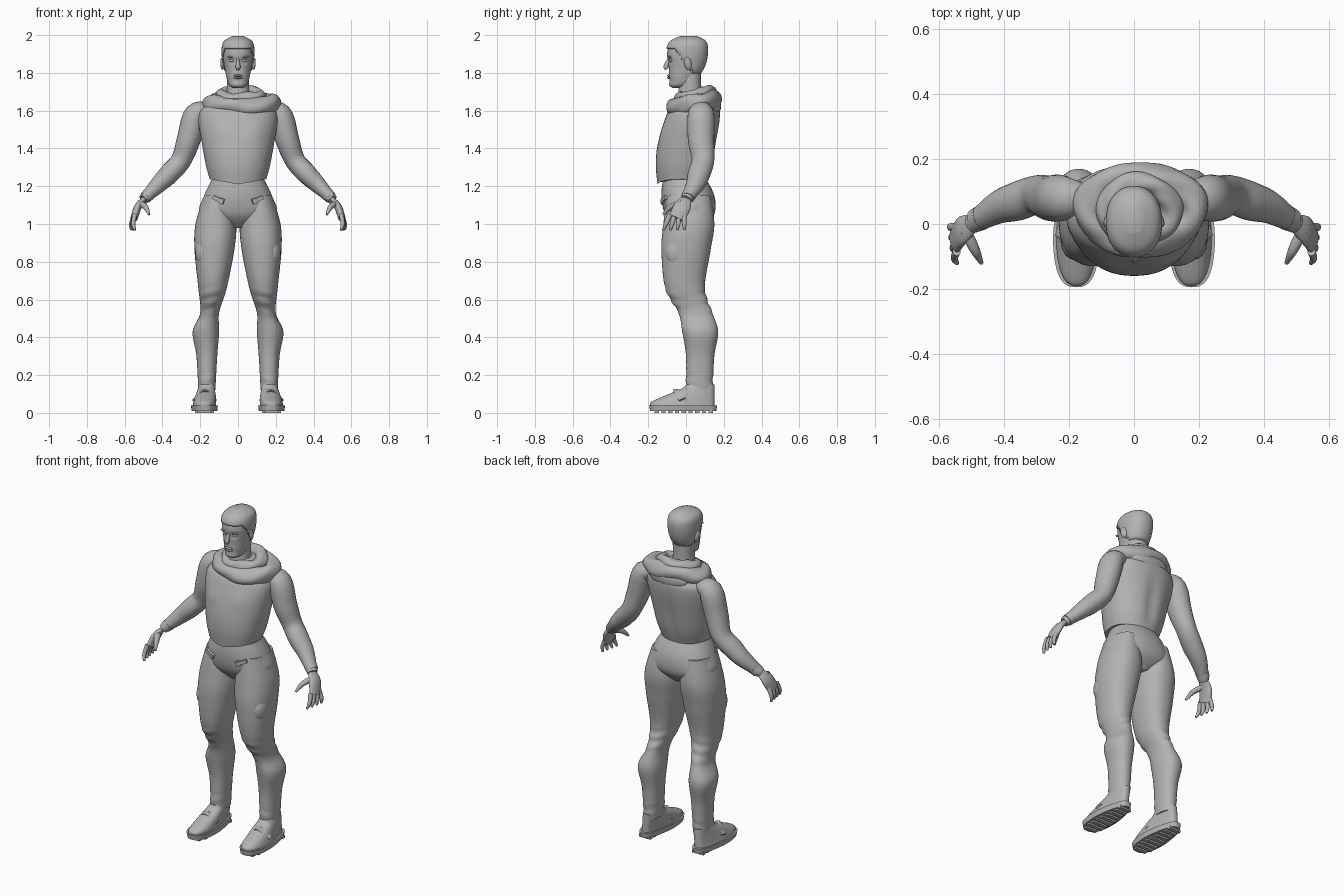
import bpy, bmesh, math
from math import sin, cos, tau, exp
from mathutils import Vector, Matrix, Euler

cube = bpy.data.objects.get("Cube")
if cube:
    bpy.data.objects.remove(cube, do_unlink=True)

grey = bpy.data.materials.new("plain grey")
grey.use_nodes = True
shade = (.45, .45, .45, 1)
grey.diffuse_color = shade
grey.node_tree.nodes["Principled BSDF"].inputs["Base Color"].default_value = shade


def finish(name, bm, mirror):
    """Turn the mesh into a smooth shaded object, mirrored to the other side on request."""
    bmesh.ops.recalc_face_normals(bm, faces=bm.faces[:])
    mesh = bpy.data.meshes.new(name)
    bm.to_mesh(mesh)
    bm.free()
    mesh.materials.append(grey)
    ob = bpy.data.objects.new(name, mesh)
    bpy.context.collection.objects.link(ob)
    bpy.ops.object.select_all(action="DESELECT")
    ob.select_set(True)
    bpy.context.view_layer.objects.active = ob
    bpy.ops.object.shade_smooth_by_angle(angle=math.radians(45))
    if mirror:
        ob.modifiers.new("Mirror", "MIRROR")
    return ob


def spline(rows, steps):
    """Smooth samples through rows of numbers."""
    rows = [Vector(row) for row in rows]
    samples = []
    for i in range(len(rows) - 1):
        start, end = rows[i], rows[i + 1]
        leave = (end - rows[max(i - 1, 0)]) / 2
        arrive = (rows[min(i + 2, len(rows) - 1)] - start) / 2
        for step in range(steps):
            t = step / steps
            ease = t * t * (3 - 2 * t)
            samples.append(start.lerp(end, ease) + leave * t * (1 - t) ** 2 - arrive * t * t * (1 - t))
    return samples + [rows[-1]]


def power(value, exponent):
    return math.copysign(abs(value) ** (2 / exponent), value)


def bump(value, centre, width):
    return exp(-((value - centre) / width) ** 2)


def angles(count):
    return [tau * i / count for i in range(count)]


def skin(bm, loops, closed=False):
    """Bridge neighbouring loops, then cap the ends or join them."""
    following = loops[1:] + loops[:1] if closed else loops[1:]
    for lower, upper in zip(loops, following):
        for i in range(len(lower)):
            bm.faces.new((lower[i - 1], lower[i], upper[i], upper[i - 1]))
    if not closed:
        bm.faces.new(loops[0])
        bm.faces.new(loops[-1])


def body(name, rows, square=2.2, steps=6, mirror=False, deform=None):
    """Level rings given as height, x from, x to, front, back."""
    bm = bmesh.new()
    loops = []
    for z, inner, outer, front, back in spline(rows, steps):
        ring = []
        for a in angles(56):
            co = Vector(((inner + outer + (outer - inner) * power(cos(a), square)) / 2,
                         (front + back + (back - front) * power(sin(a), square)) / 2, z))
            if deform:
                deform(co)
            ring.append(bm.verts.new(co))
        loops.append(ring)
    skin(bm, loops)
    return finish(name, bm, mirror)


def centred(rows):
    return [(z, -width, width, front, back) for z, width, front, back in rows]


def limb(name, rows, flat=.9, mirror=True):
    """Rings across a path given as x, y, z, radius; flat squeezes them sideways."""
    bm = bmesh.new()
    samples = spline(rows, 6)
    loops = []
    for i, sample in enumerate(samples):
        before, after = samples[max(i - 1, 0)], samples[min(i + 1, len(samples) - 1)]
        along = (after - before).xyz.normalized()
        deep = Vector((0, 1, 0))
        deep = (deep - along * deep.dot(along)).normalized()
        side = along.cross(deep) * flat
        loops.append([bm.verts.new(sample.xyz + (deep * cos(a) + side * sin(a)) * sample.w)
                      for a in angles(24)])
    skin(bm, loops)
    return finish(name, bm, mirror)


def solid(name, place, size, turn=(0, 0, 0), ball=True, mirror=True):
    bm = bmesh.new()
    matrix = Matrix.LocRotScale(Vector(place), Euler(turn), Vector(size))
    if ball:
        bmesh.ops.create_uvsphere(bm, u_segments=20, v_segments=12, radius=1, matrix=matrix)
    else:
        bmesh.ops.create_cube(bm, size=1, matrix=matrix)
    return finish(name, bm, mirror)


def cowl(name, centre, width, depth, radius, phase):
    """Closed ring of softly folded cloth, higher at the back."""
    bm = bmesh.new()
    loops = []
    for a in angles(64):
        ring = []
        for b in angles(20):
            fold = radius * (1 + sin(3 * a + 2 * b + phase) / 10 + sin(5 * a - 3 * b) / 16)
            offset = Vector(((width + fold * cos(b)) * cos(a), (depth + fold * cos(b)) * sin(a),
                             sin(a) / 50 + fold * sin(b)))
            ring.append(bm.verts.new(Vector(centre) + offset))
        loops.append(ring)
    skin(bm, loops, closed=True)
    return finish(name, bm, False)


# Head with eye sockets and a crease under the lips
def face_shape(co):
    if co.y < 0:
        co.y += bump(abs(co.x), .03, .02) * bump(co.z, 1.865, .013) / 80
        co.y += bump(co.z, 1.757, .01) / 160


skull = centred([(1.72, .02, -.07, -.03), (1.74, .05, -.09, .03), (1.82, .07, -.09, .09),
                 (1.9, .08, -.1, .11), (1.96, .07, -.08, .1), (1.99, .02, -.02, .05)])
body("head", skull, deform=face_shape)

# Hair: a shell just outside the skull, cut along a sloping hairline
gap = Vector((.006, -.007, .007, -.007, .007))
hair = body("hair", [Vector(row) + gap for row in skull])
bm = bmesh.new()
bm.from_mesh(hair.data)
bare = []
for face in bm.faces:
    spot = face.calc_center_median()
    if spot.z < max(1.8, min(1.93, 1.85 - 1.3 * spot.y)):
        bare.append(face)
bmesh.ops.delete(bm, geom=bare, context="FACES")
bm.to_mesh(hair.data)
bm.free()
hair.modifiers.new("Thickness", "SOLIDIFY").thickness = .008

# Facial features and neck
limb("nose", [(0, -.09, 1.88, .006), (0, -.105, 1.835, .014), (0, -.1, 1.82, .01)], mirror=False)
solid("eye", (.033, -.078, 1.865), (.014, .01, .008))
solid("brow", (.034, -.083, 1.884), (.023, .01, .006), (0, 0, -.25))
solid("ear", (.083, .01, 1.85), (.01, .02, .034), (.2, 0, .25))
for name, height in ("upper_lip", 1.785), ("lower_lip", 1.774):
    solid(name, (0, -.09, height), (.025, .01, .006), mirror=False)
body("neck", centred([(1.6, .08, -.05, .1), (1.7, .06, -.04, .08), (1.82, .06, -.03, .08)]))


# Shirt with a spine groove, chest relief and a hem that dips in front
def shirt_shape(co):
    if co.y > 0:
        co.y -= bump(co.x, 0, .03) * bump(co.z, 1.38, .13) / 80
    else:
        co.y -= bump(abs(co.x), .09, .05) * bump(co.z, 1.49, .05) / 120
    co.z += abs(co.x) * max(0, 1.3 - co.z) * 2


body("shirt", centred([(1.21, .15, -.15, .11), (1.31, .17, -.16, .14), (1.42, .19, -.15, .16),
                       (1.56, .21, -.11, .18), (1.62, .18, -.08, .17), (1.7, .07, -.03, .1)]),
     deform=shirt_shape)

# Lowered hood around the neck
cowl("hood_outer_fold", (.02, .045, 1.64), .16, .1, .047, 0)
cowl("hood_inner_fold", (.015, .045, 1.68), .1, .08, .034, 2)
solid("hood_drape", (.015, .14, 1.625), (.13, .046, .06), mirror=False)

# Arms, cuffs and hands
limb("arm", [(.14, .08, 1.6, .04), (.22, .08, 1.58, .07), (.26, .08, 1.45, .07), (.3, .09, 1.34, .06),
             (.36, .07, 1.27, .06), (.42, .05, 1.21, .05), (.5, 0, 1.13, .03)])
limb("cuff", [(.47, .02, 1.16, .039), (.49, .01, 1.14, .036)])
limb("palm", [(.5, 0, 1.13, .03), (.53, -.02, 1.09, .045), (.55, -.05, 1.03, .042)], flat=.45)
limb("thumb", [(.52, -.02, 1.11, .018), (.49, -.08, 1.09, .016), (.47, -.12, 1.05, .007)])
for k in range(4):
    base = Vector((.547, k / 40 - .085, 1.05, .014))
    tip = Vector((.545 + k / 150, k / 27 - .12, .968, .007))
    knuckle = base.lerp(tip, .6) + Vector((.008, 0, 0, .002))
    limb(f"finger_{k + 1}", [base, knuckle, tip])


# Trousers with creased knees and ankles
def cloth_folds(co):
    creased = bump(co.z, .6, .06) + bump(co.z, .17, .04)
    co.y += sin(co.z * 110 + co.x * 25) * creased / 260


body("hips", centred([(1.25, .13, -.12, .1), (1.15, .18, -.13, .15), (1.05, .2, -.11, .15),
                      (.98, .05, -.05, .09)]))
body("trouser_leg", [(1.15, .04, .18, -.1, .13), (1, .01, .225, -.12, .15), (.86, .02, .23, -.13, .13),
                     (.66, .06, .21, -.11, .1), (.53, .1, .2, -.04, .14), (.43, .1, .24, -.02, .17),
                     (.3, .11, .22, 0, .15), (.12, .12, .21, 0, .14)],
     steps=12, mirror=True, deform=cloth_folds)
solid("waist_strap", (.105, -.118, 1.13), (.065, .014, .02), (0, -.4, .35), ball=False)
solid("strap_buckle", (.085, -.124, 1.12), (.02, .014, .03), (0, -.4, .3), ball=False)
solid("thigh_pocket", (.185, -.045, .85), (.042, .065, .08))


# Shoes, narrower at the heel, with treaded soles
def foot_shape(co):
    heel = max(0, min(1, co.y * 7 + .2))
    co.x += (.178 - co.x) * heel / 4


body("shoe_sole", [(.01, .11, .245, -.19, .16), (.04, .106, .25, -.195, .165)],
     square=2.7, mirror=True, deform=foot_shape)
instep = (.04, -.19), (.06, -.18), (.1, -.09), (.13, -.02), (.15, 0)
body("shoe_upper", [(z, .115, .25 - z / 4, front, .15) for z, front in instep],
     square=2.5, mirror=True, deform=foot_shape)
limb("shoe_strap", [(.12, -.02, .07, .02), (.175, -.05, .12, .02), (.235, -.02, .07, .02)], flat=.3)
for k in range(9):
    solid(f"tread_{k + 1}", (.178, k / 28 - .155, .008), (.1 if 0 < k < 5 else .075, .022, .016), ball=False)
